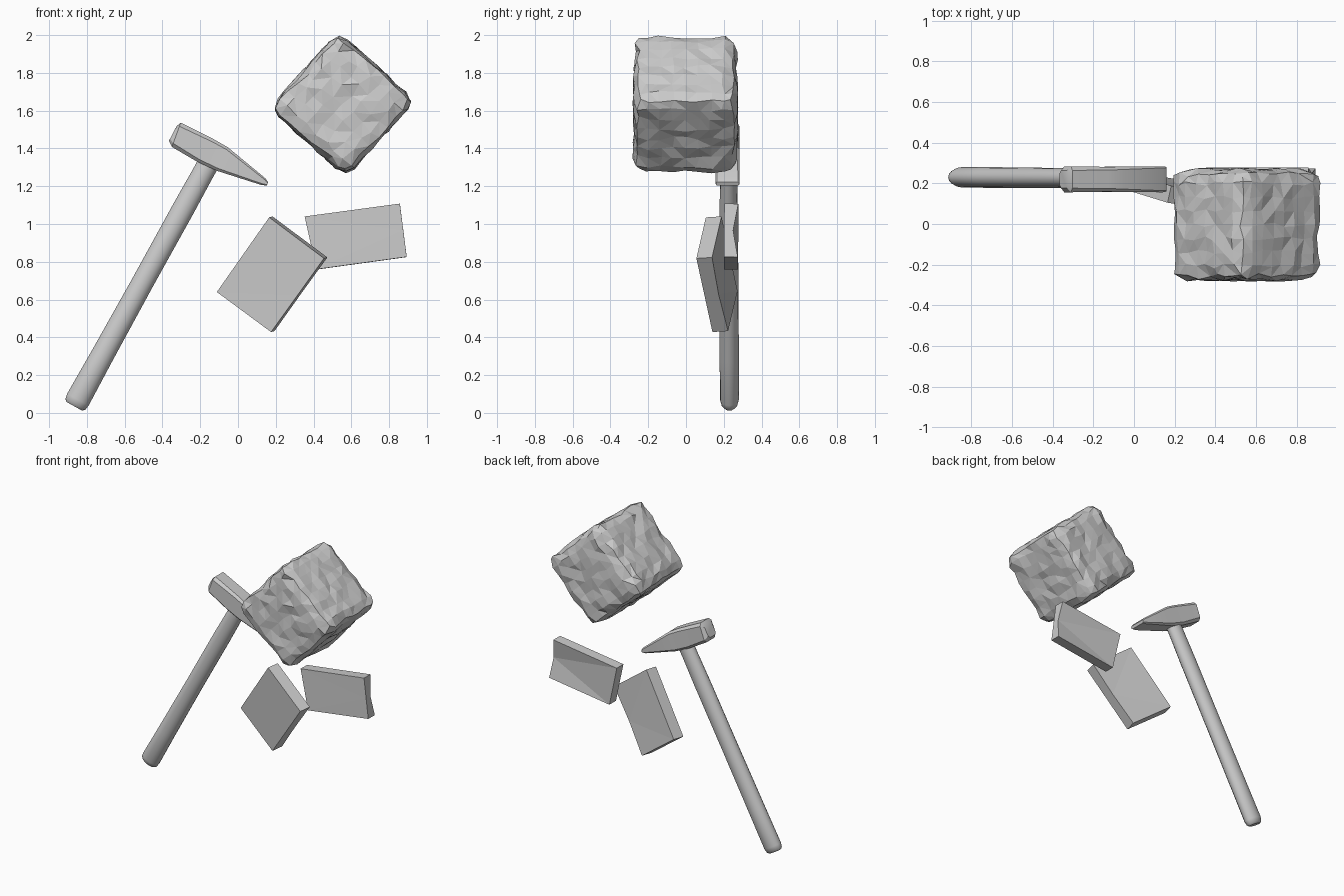
import bpy, bmesh, math, random
from mathutils import Vector, Matrix

if "Cube" in bpy.data.objects:
    bpy.data.objects.remove(bpy.data.objects["Cube"])

random.seed(4)


def add_object(name, bm, smooth=None):
    bmesh.ops.recalc_face_normals(bm, faces=bm.faces)
    me = bpy.data.meshes.new(name)
    bm.to_mesh(me)
    bm.free()
    ob = bpy.data.objects.new(name, me)
    bpy.context.collection.objects.link(ob)
    if smooth:
        bpy.ops.object.select_all(action='DESELECT')
        ob.select_set(True)
        bpy.context.view_layer.objects.active = ob
        bpy.ops.object.shade_smooth_by_angle(angle=math.radians(smooth))
    return ob


def loft(name, rings, smooth):
    """Skin a list of equal-length point rings and cap both ends."""
    bm = bmesh.new()
    vs = [[bm.verts.new(p) for p in ring] for ring in rings]
    n = len(vs[0])
    for a, b in zip(vs, vs[1:]):
        for i in range(n):
            j = (i + 1) % n
            bm.faces.new((a[i], a[j], b[j], b[i]))
    bm.faces.new(vs[0])
    bm.faces.new(vs[-1])
    return add_object(name, bm, smooth)


# rough stone block: rounded cube with small chiselled facets
def stone_block():
    half, r = 0.27, 0.06
    bm = bmesh.new()
    bmesh.ops.create_cube(bm, size=2 * half)
    bmesh.ops.subdivide_edges(bm, edges=bm.edges[:], cuts=7, use_grid_fill=True)
    k = half - r
    for v in bm.verts:
        inner = Vector([max(-k, min(k, c)) for c in v.co])
        d = (v.co - inner).normalized()
        side = Vector([random.uniform(-0.012, 0.012) for _ in range(3)])
        v.co = inner + d * (r + random.uniform(-0.009, 0.010)) + (side - d * side.dot(d))
    bmesh.ops.triangulate(bm, faces=bm.faces[:])
    bm.transform(Matrix.Translation((0.552, -0.003, 1.632))
                 @ Matrix.Rotation(math.radians(-48), 4, 'Y'))
    add_object("stone_block", bm)


# hammer handle: oval rod leaning to the right
def hammer_handle():
    start, end = Vector((-0.867, 0.23, 0.035)), Vector((-0.135, 0.225, 1.36))
    axis = (end - start).normalized()
    across = Vector((axis.z, 0, -axis.x))
    profile = [(0, 0.048, 0.03), (0.012, 0.06, 0.043), (0.04, 0.065, 0.05),
               (0.3, 0.061, 0.051), (0.75, 0.058, 0.05), (1.2, 0.059, 0.048),
               (1.40, 0.057, 0.045), (1.50, 0.057, 0.045)]
    rings = []
    for t, w, d in profile:
        c = start + axis * t
        rings.append([c + across * (w * math.cos(a)) + Vector((0, d * math.sin(a), 0))
                      for a in [i * math.tau / 16 for i in range(16)]])
    loft("hammer_handle", rings, 40)


# hammer head: blunt face on the left, wedge on the right
def hammer_head():
    yc = 0.22
    # top x, top z, bottom x, bottom z, half depth, chamfer
    sections = [(-0.325, 1.518, -0.366, 1.44, 0.042, 0.014),
                (-0.303, 1.536, -0.350, 1.408, 0.064, 0.020),
                (-0.125, 1.447, -0.215, 1.329, 0.061, 0.016),
                (-0.055, 1.407, -0.110, 1.281, 0.062, 0.014),
                (0.145, 1.242, 0.125, 1.206, 0.064, 0.008),
                (0.160, 1.222, 0.152, 1.204, 0.061, 0.005)]
    rings = []
    for tx, tz, bx, bz, h, c in sections:
        top, bot = Vector((tx, yc, tz)), Vector((bx, yc, bz))
        down = (bot - top).normalized() * c
        y = Vector((0, 1, 0))
        rings.append([top - y * (h - c), top + y * (h - c),
                      top + down + y * h, bot - down + y * h,
                      bot + y * (h - c), bot - y * (h - c),
                      bot - down - y * h, top + down - y * h])
    loft("hammer_head", rings, 25)


# flat stone slabs: front corners pushed back along their normal
def slab(name, corners, depth, dent=0.0):
    front = [Vector(c) for c in corners]
    n = (front[1] - front[0]).cross(front[3] - front[0]).normalized()
    if n.y < 0:
        n.negate()
    # extra point halfway down the right-hand end, dented on the back
    front.insert(2, (front[1] + front[2]) / 2)
    back = [p + n * depth for p in front]
    back[2] -= n * dent
    bm = bmesh.new()
    f = [bm.verts.new(p) for p in front]
    b = [bm.verts.new(p) for p in back]
    for ring in (f, b):
        bm.faces.new((ring[0], ring[1], ring[2]))
        bm.faces.new((ring[0], ring[2], ring[4]))
        bm.faces.new((ring[2], ring[3], ring[4]))
    for i in range(5):
        j = (i + 1) % 5
        bm.faces.new((f[i], f[j], b[j], b[i]))
    add_object(name, bm)


stone_block()
hammer_handle()
hammer_head()
slab("left_slab", [(0.165, 0.105, 1.035), (0.455, 0.055, 0.818),
                   (0.175, 0.14, 0.428), (-0.112, 0.19, 0.640)], 0.085, 0.008)
slab("right_slab", [(0.353, 0.205, 1.040), (0.857, 0.203, 1.108),
                    (0.893, 0.200, 0.826), (0.415, 0.200, 0.760)], 0.074, 0.026)
